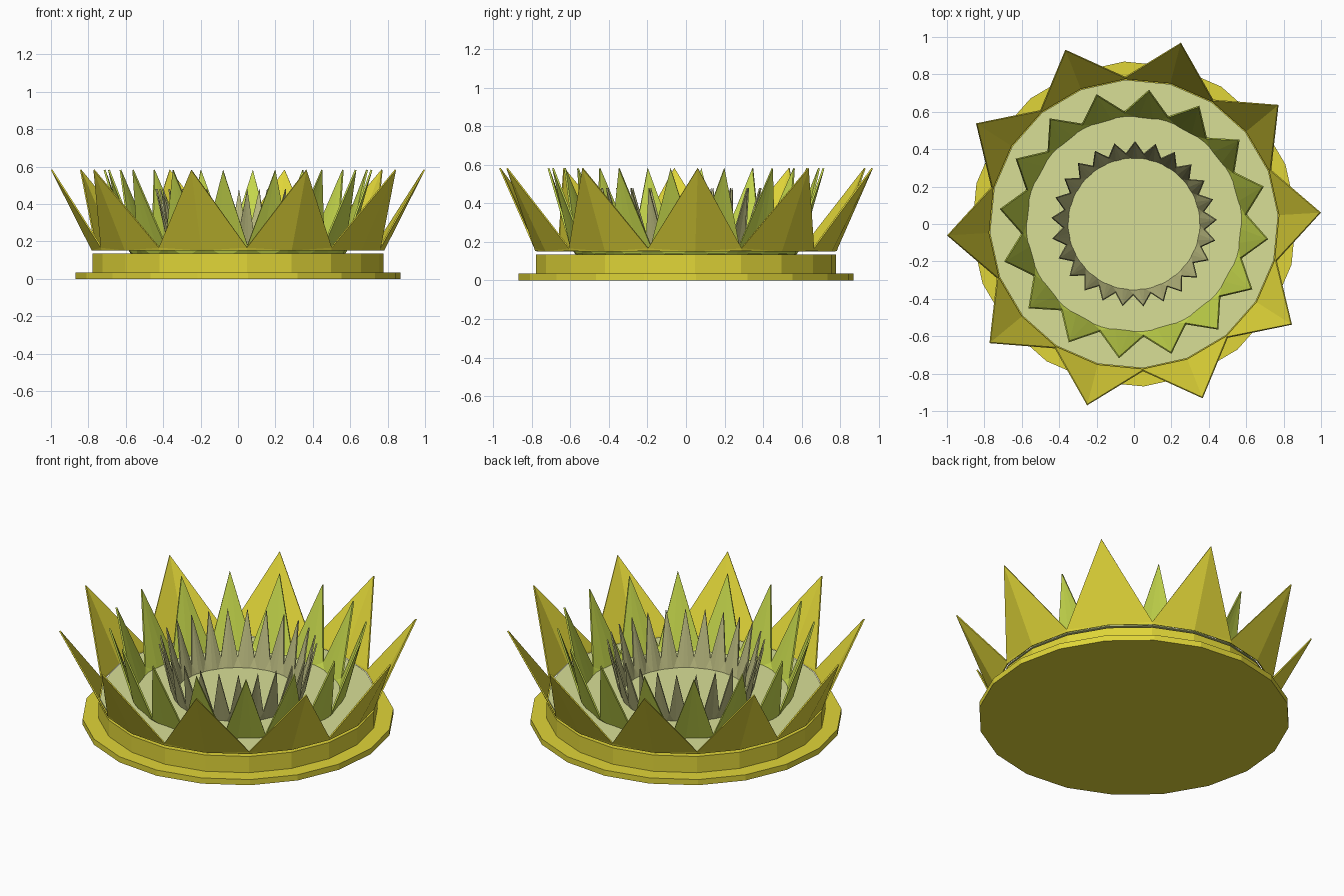
import bpy, bmesh, math
from mathutils import Vector

if "Cube" in bpy.data.objects:
    bpy.data.objects.remove(bpy.data.objects["Cube"])


def material(name, rgb):
    m = bpy.data.materials.new(name)
    lin = [((c / 255 + 0.055) / 1.055) ** 2.4 for c in rgb]
    m.diffuse_color = (*lin, 1)
    m.use_nodes = True
    m.node_tree.nodes["Principled BSDF"].inputs["Base Color"].default_value = m.diffuse_color
    return m


YELLOW = material("golden yellow", (224, 213, 56))
GREEN = material("leaf green", (198, 216, 76))
GREY = material("grey green", (184, 184, 126))
PALE = material("pale green", (217, 223, 150))


def finish(name, bm, mat):
    bmesh.ops.recalc_face_normals(bm, faces=bm.faces)
    mesh = bpy.data.meshes.new(name)
    bm.to_mesh(mesh)
    bm.free()
    mesh.materials.append(mat)
    ob = bpy.data.objects.new(name, mesh)
    bpy.context.collection.objects.link(ob)
    return ob


def polar(r, deg, z):
    a = math.radians(deg)
    return Vector((r * math.cos(a), r * math.sin(a), z))


def disc(name, r, z0, z1, mat, sides=20, turn=3.5):
    bm = bmesh.new()
    rings = [[bm.verts.new(polar(r, turn + 360 * i / sides, z)) for i in range(sides)]
             for z in (z0, z1)]
    for ring in rings:
        bm.faces.new(ring)
    for i in range(sides):
        j = (i + 1) % sides
        bm.faces.new((rings[0][i], rings[0][j], rings[1][j], rings[1][i]))
    finish(name, bm, mat)


def crown(name, count, turn, foot, valley, tip, flat, thick, mat):
    """Ring of pointed petals; foot, valley and tip are (radius, z).
    flat is the width of the middle facet's foot as a share of one petal."""
    bm = bmesh.new()
    step = 360 / count
    at = lambda p, k: bm.verts.new(polar(p[0], turn + k * step, p[1]))
    low = [at(foot, i + 0.5) for i in range(count)]
    high = [at(valley, i + 0.5) for i in range(count)]
    for i in range(count):
        top = at(tip, i)
        if flat:
            mids = [at(foot, i - flat / 2), at(foot, i + flat / 2)]
            bm.faces.new((mids[0], mids[1], top))
        else:
            mids = [at(foot, i)] * 2
        for mid, k in ((mids[0], i - 1), (mids[1], i)):
            bm.faces.new((low[k], mid, high[k]))
            bm.faces.new((high[k], mid, top))
    ob = finish(name, bm, mat)
    mod = ob.modifiers.new("thickness", "SOLIDIFY")
    mod.thickness = thick
    mod.offset = 0


# Stepped base and floor
disc("base_plate", 0.87, 0.0, 0.035, YELLOW)
disc("base_drum", 0.78, 0.035, 0.135, YELLOW)
disc("floor", 0.772, 0.15, 0.156, PALE)

# Three rings of petals, from the outside in
crown("outer_petals", 10, 3.5, (0.78, 0.153), (0.785, 0.168), (0.998, 0.583), 0, 0.008, YELLOW)
crown("middle_petals", 16, -6.4, (0.57, 0.138), (0.6, 0.18), (0.718, 0.582), 0.35, 0.01, GREEN)
crown("inner_petals", 25, 2.9, (0.35, 0.138), (0.378, 0.21), (0.44, 0.48), 0.35, 0.008, GREY)
